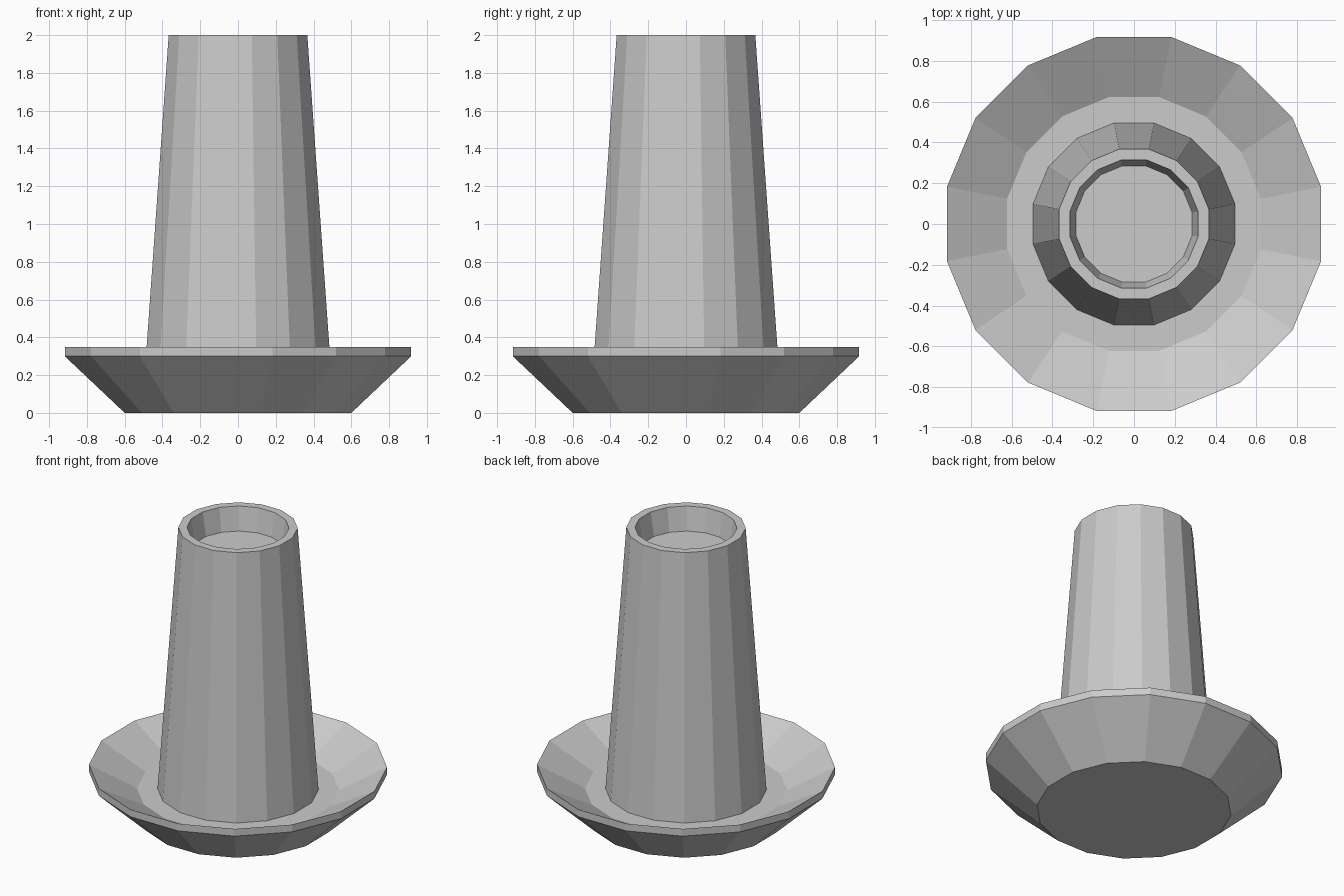
import bpy, bmesh, math

if "Cube" in bpy.data.objects:
    bpy.data.objects.remove(bpy.data.objects["Cube"])

SIDES = 16
FLAT = math.cos(math.pi / SIDES)   # flat-to-centre distance over corner radius

grey = bpy.data.materials.new("plain_grey")
grey.diffuse_color = (0.6, 0.6, 0.6, 1)
grey.use_nodes = True
grey.node_tree.nodes["Principled BSDF"].inputs["Base Color"].default_value = grey.diffuse_color


def lathe(name, profile, cap_start=False, cap_end=False):
    """Revolve (flat-to-centre distance, height) points into a 16-sided shell."""
    bm = bmesh.new()
    rings = []
    for dist, z in profile:
        r = dist / FLAT
        angles = [(i + 0.5) * math.tau / SIDES for i in range(SIDES)]
        rings.append([bm.verts.new((r * math.cos(a), r * math.sin(a), z)) for a in angles])
    for low, high in zip(rings, rings[1:]):
        for i in range(SIDES):
            j = (i + 1) % SIDES
            bm.faces.new((low[i], low[j], high[j], high[i]))
    if cap_start:
        bm.faces.new(rings[0][::-1])
    if cap_end:
        bm.faces.new(rings[-1])
    mesh = bpy.data.meshes.new(name)
    bm.to_mesh(mesh)
    bm.free()
    mesh.materials.append(grey)
    obj = bpy.data.objects.new(name, mesh)
    bpy.context.collection.objects.link(obj)
    return obj


# Flared dish: underside, rim band, inner slope, floor up to the stem
lathe("drip_dish", [(0.60, 0), (0.917, 0.30), (0.917, 0.35), (0.622, 0.19), (0.495, 0.19)],
      cap_start=True)

# Tapered stem with a shallow cup sunk into its top
lathe("stem", [(0.495, 0.19), (0.367, 2.0), (0.314, 2.0), (0.285, 1.84)], cap_end=True)
